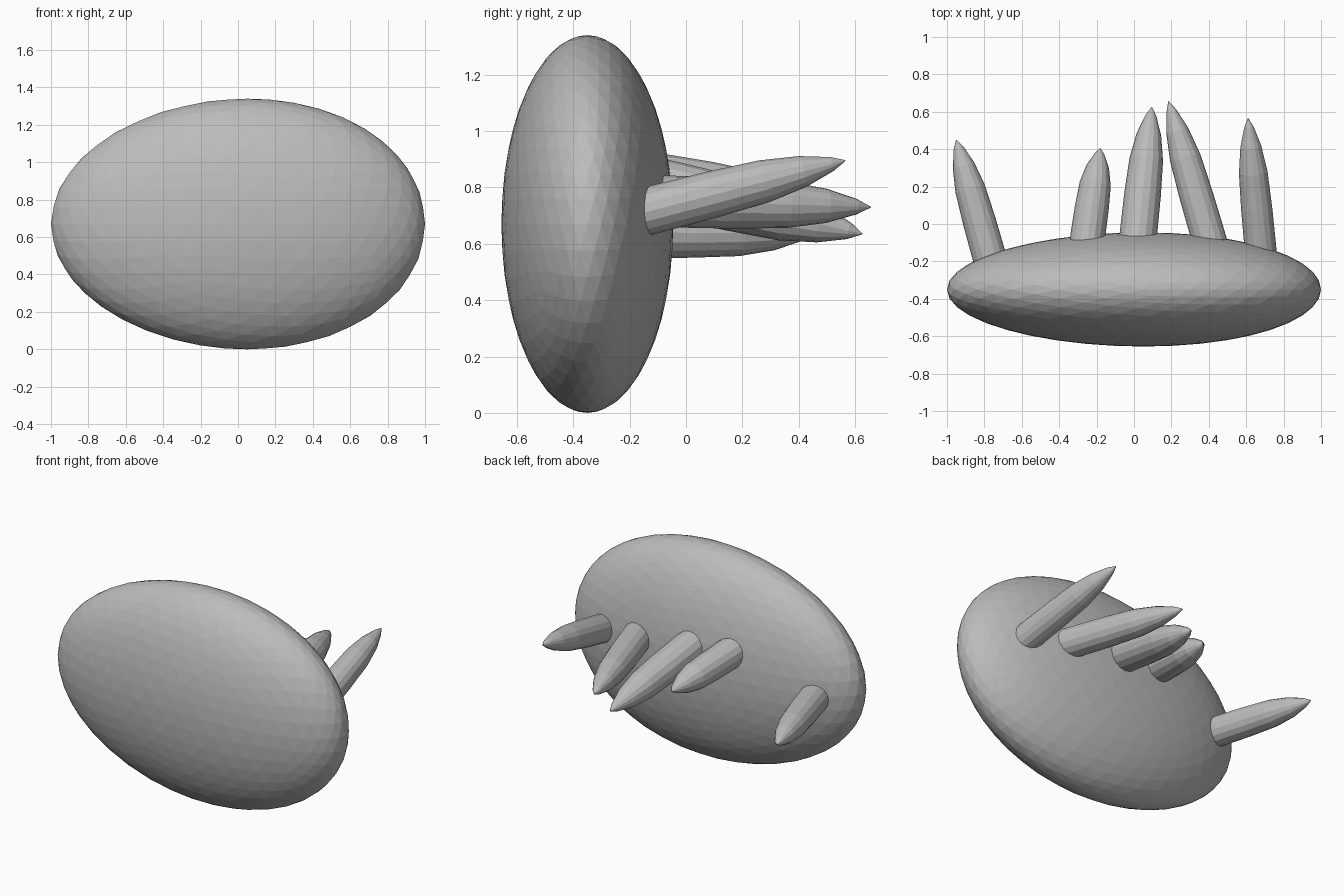
import bpy
import bmesh
from mathutils import Vector

cube = bpy.data.objects.get("Cube")
if cube:
    bpy.data.objects.remove(cube, do_unlink=True)

grey = bpy.data.materials.new("plain_grey")
grey.use_nodes = True
grey.diffuse_color = (0.5, 0.5, 0.5, 1)
grey.node_tree.nodes["Principled BSDF"].inputs["Base Color"].default_value = (0.5, 0.5, 0.5, 1)


def finish(bm, name):
    bmesh.ops.recalc_face_normals(bm, faces=bm.faces[:])
    mesh = bpy.data.meshes.new(name)
    bm.to_mesh(mesh)
    bm.free()
    mesh.materials.append(grey)
    obj = bpy.data.objects.new(name, mesh)
    bpy.context.collection.objects.link(obj)
    return obj


# Flattened egg-shaped palm, slightly fuller towards +x
bm = bmesh.new()
bmesh.ops.create_icosphere(bm, subdivisions=4, radius=1)
for v in bm.verts:
    x, y, z = v.co
    v.co = (x + 0.05 * (1 - x * x), -0.35 + 0.305 * y, 0.67 + 0.67 * z)
finish(bm, "palm")

# Finger outline: fraction along the axis, fraction of the radius
PROFILE = [(-0.12, 1.0), (0.0, 1.0), (0.3, 0.98), (0.58, 0.9),
           (0.78, 0.66), (0.93, 0.3), (1.0, 0.02)]


def finger(name, base, tip, radius, sides=16):
    base, tip = Vector(base), Vector(tip)
    axis = tip - base
    turn = axis.to_track_quat("Z", "Y")
    bm = bmesh.new()
    rings = []
    for t, r in PROFILE:
        ring = bmesh.ops.create_circle(bm, segments=sides, radius=radius * r)["verts"]
        for v in ring:
            v.co = base + axis * t + turn @ v.co
        rings.append(ring)
    for a, b in zip(rings, rings[1:]):
        for i in range(sides):
            j = (i + 1) % sides
            bm.faces.new((a[i], a[j], b[j], b[i]))
    bm.faces.new(rings[0])
    bm.faces.new(rings[-1])
    finish(bm, name)


# Five fingers reaching backwards from the palm
finger("thumb", (-0.775, -0.17, 0.64), (-0.95, 0.45, 0.635), 0.09)
finger("little_finger", (-0.245, -0.05, 0.82), (-0.18, 0.405, 0.75), 0.093)
finger("ring_finger", (0.025, -0.04, 0.79), (0.095, 0.625, 0.635), 0.1)
finger("middle_finger", (0.395, -0.06, 0.75), (0.185, 0.655, 0.73), 0.092)
finger("index_finger", (0.675, -0.12, 0.72), (0.61, 0.565, 0.895), 0.085)
